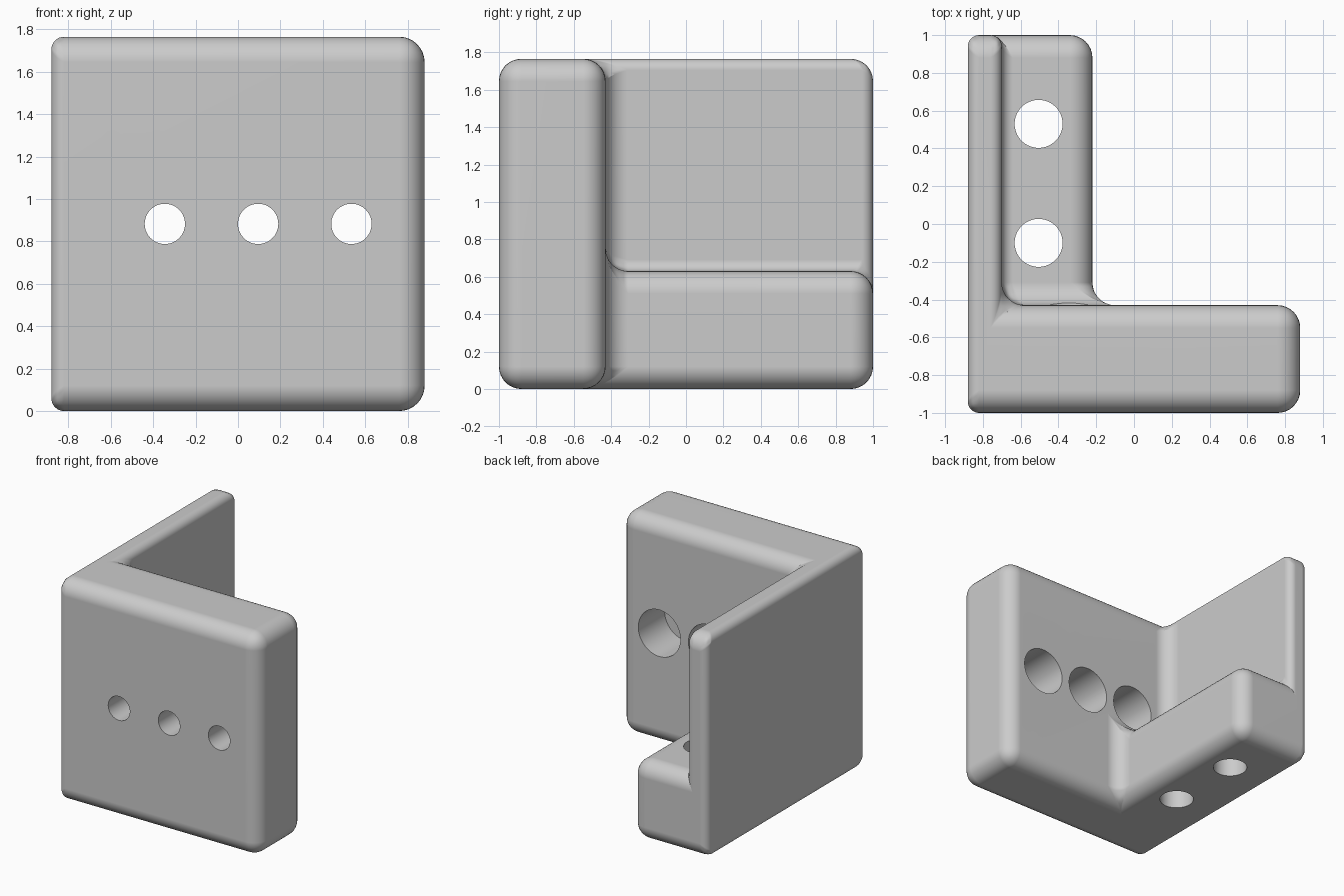
import bpy
import bmesh
from math import pi
from mathutils import Matrix

# Main planes of the bracket
LEFT, RIGHT, FRONT, BACK, TOP = -0.88, 0.88, -1.0, 1.0, 1.765
WALL_IN, FLOOR_EDGE, PLATE_BACK, FLOOR_TOP = -0.70, -0.22, -0.43, 0.63
BIG, SMALL = 0.12, 0.06

scene = bpy.context.scene
old = bpy.data.objects.get("Cube")
if old:
    bpy.data.objects.remove(old, do_unlink=True)

grey = bpy.data.materials.new("light grey")
grey.use_nodes = True
grey.diffuse_color = (0.6, 0.6, 0.6, 1)
shader = next(n for n in grey.node_tree.nodes if n.type == 'BSDF_PRINCIPLED')
shader.inputs["Base Color"].default_value = grey.diffuse_color


def make_object(name, bm):
    mesh = bpy.data.meshes.new(name)
    bmesh.ops.recalc_face_normals(bm, faces=bm.faces)
    bm.to_mesh(mesh)
    bm.free()
    mesh.materials.append(grey)
    obj = bpy.data.objects.new(name, mesh)
    scene.collection.objects.link(obj)
    return obj


def prism(name, profile, y0, y1):
    """Extrude an x-z profile along y."""
    bm = bmesh.new()
    face = bm.faces.new([bm.verts.new((x, y0, z)) for x, z in profile])
    new = bmesh.ops.extrude_face_region(bm, geom=[face])["geom"]
    moved = [v for v in new if isinstance(v, bmesh.types.BMVert)]
    bmesh.ops.translate(bm, verts=moved, vec=(0, y1 - y0, 0))
    return make_object(name, bm)


def rod(name, radius, length, centre, along_y):
    bm = bmesh.new()
    turn = Matrix.Rotation(pi / 2, 4, 'X') if along_y else Matrix()
    bmesh.ops.create_cone(bm, cap_ends=True, segments=64, radius1=radius,
                          radius2=radius, depth=length,
                          matrix=Matrix.Translation(centre) @ turn)
    return make_object(name, bm)


def apply(obj, mod):
    bpy.context.view_layer.objects.active = obj
    bpy.ops.object.modifier_apply(modifier=mod.name)


def cut(obj, tool):
    mod = obj.modifiers.new("cut", 'BOOLEAN')
    mod.operation, mod.solver, mod.object = 'DIFFERENCE', 'EXACT', tool
    apply(obj, mod)
    bpy.data.objects.remove(tool, do_unlink=True)


# Block with a stepped pocket leaves front plate, side wall and floor ledge
bracket = prism("corner_bracket",
                [(LEFT, 0), (RIGHT, 0), (RIGHT, TOP), (LEFT, TOP)], FRONT, BACK)
cut(bracket, prism("pocket", [(WALL_IN, FLOOR_TOP), (FLOOR_EDGE, FLOOR_TOP),
                              (FLOOR_EDGE, -1), (2, -1), (2, 3), (WALL_IN, 3)],
                   PLATE_BACK, 2))

# Rounded edges: small radius around the thin wall, large elsewhere
mesh = bracket.data
weights = mesh.attributes.new("bevel_weight_edge", 'FLOAT', 'EDGE')
for edge in mesh.edges:
    a, b = (mesh.vertices[i].co for i in edge.vertices)

    def on(axis, value):
        return abs(a[axis] - value) < 0.001 and abs(b[axis] - value) < 0.001

    thin = on(0, LEFT) or (on(0, WALL_IN) and not on(1, PLATE_BACK))
    weights.data[edge.index].value = SMALL / BIG if thin else 1.0
bevel = bracket.modifiers.new("rounding", 'BEVEL')
bevel.limit_method = 'WEIGHT'
bevel.width = BIG
bevel.segments = 8
apply(bracket, bevel)

# Three counterbored holes through the front plate
for x in (-0.345, 0.095, 0.535):
    cut(bracket, rod("bolt_hole", 0.095, 1.6, (x, -0.9, TOP / 2), True))
    cut(bracket, rod("counterbore", 0.185, 0.6, (x, -0.46, TOP / 2), True))

# Two straight holes through the floor ledge
for y in (-0.10, 0.53):
    cut(bracket, rod("floor_hole", 0.127, 2, (-0.505, y, 0.3), False))

# Smooth rounding with flat main faces
for obj in bpy.context.selected_objects:
    obj.select_set(False)
bracket.select_set(True)
bpy.context.view_layer.objects.active = bracket
bpy.ops.object.shade_smooth_by_angle(angle=pi / 6)
weighted = bracket.modifiers.new("flat_faces", 'WEIGHTED_NORMAL')
weighted.keep_sharp = True
